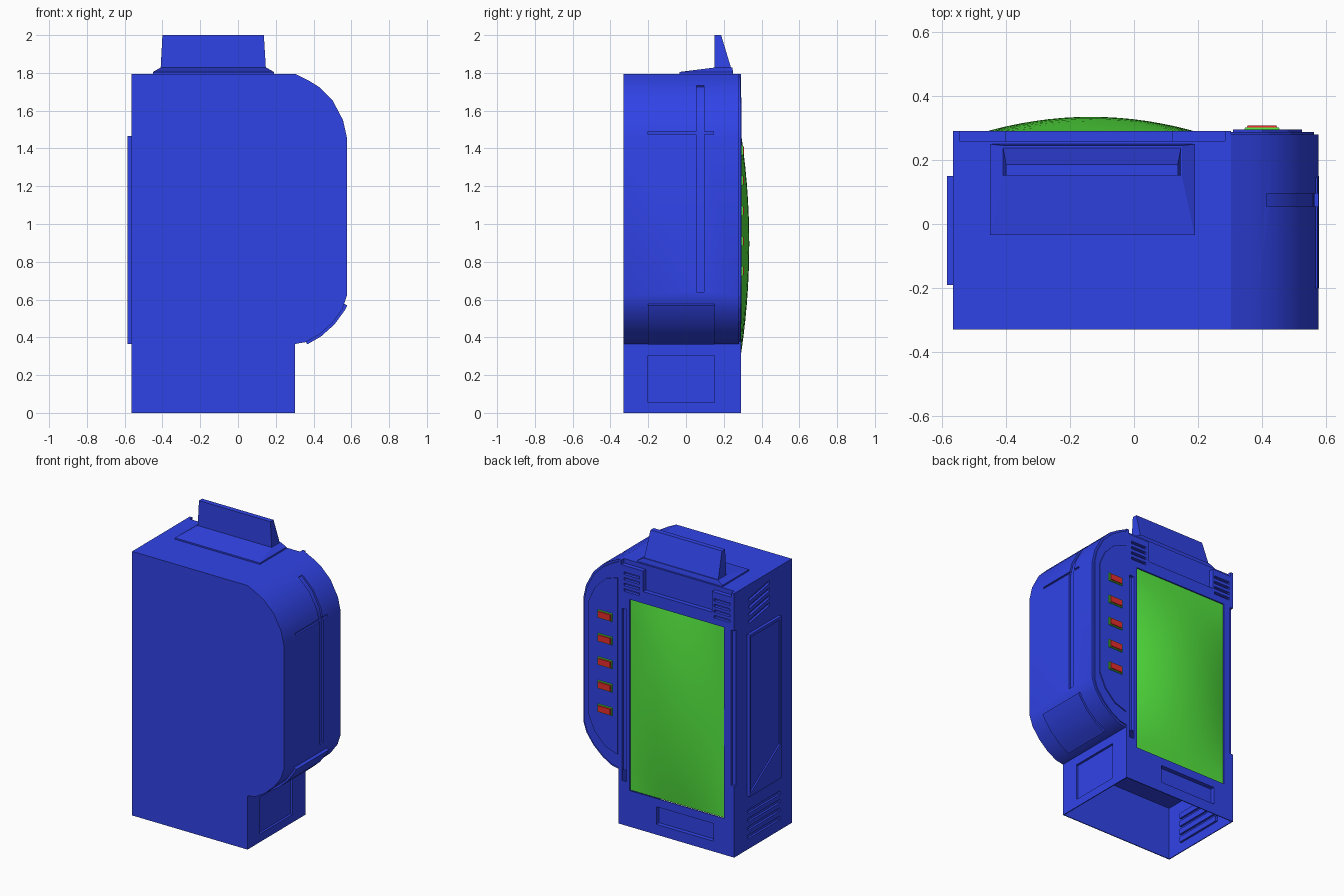
import bpy, bmesh, math
from mathutils import Vector

cube = bpy.data.objects.get("Cube")
if cube:
    bpy.data.objects.remove(cube, do_unlink=True)


def material(name, rgb):
    m = bpy.data.materials.new(name)
    m.use_nodes = True
    m.diffuse_color = (*rgb, 1)
    m.node_tree.nodes["Principled BSDF"].inputs["Base Color"].default_value = (*rgb, 1)
    return m


BLUE = material("casing blue", (0.03, 0.057, 0.8))
GREEN = material("screen green", (0.09, 0.8, 0.05))
RED = material("button red", (0.8, 0.025, 0.025))


def finish(name, bm, mat):
    bmesh.ops.recalc_face_normals(bm, faces=bm.faces)
    me = bpy.data.meshes.new(name)
    bm.to_mesh(me)
    bm.free()
    ob = bpy.data.objects.new(name, me)
    bpy.context.collection.objects.link(ob)
    me.materials.append(mat)
    return ob


def hull(name, points, mat=BLUE):
    bm = bmesh.new()
    for p in points:
        bm.verts.new(p)
    bmesh.ops.convex_hull(bm, input=bm.verts)
    bmesh.ops.dissolve_limit(bm, angle_limit=0.01, verts=bm.verts, edges=bm.edges)
    return finish(name, bm, mat)


def box(name, xs, ys, zs, mat=BLUE):
    return hull(name, [(x, y, z) for x in xs for y in ys for z in zs], mat)


def extrude(name, outline, start, end, axis="y", mat=BLUE):
    """Extrude a flat outline: (x, z) along y, or (y, z) along x."""
    bm = bmesh.new()
    place = (lambda a, b, d: (a, d, b)) if axis == "y" else (lambda a, b, d: (d, a, b))
    face = bm.faces.new([bm.verts.new(place(a, b, start)) for a, b in outline])
    new = bmesh.ops.extrude_face_region(bm, geom=[face])["geom"]
    verts = [v for v in new if isinstance(v, bmesh.types.BMVert)]
    bmesh.ops.translate(bm, verts=verts, vec=Vector(place(0, 0, end - start)))
    return finish(name, bm, mat)


def activate(ob):
    bpy.ops.object.select_all(action="DESELECT")
    ob.select_set(True)
    bpy.context.view_layer.objects.active = ob


def cut(ob, cutter):
    mod = ob.modifiers.new("cut", "BOOLEAN")
    mod.operation, mod.solver, mod.object = "DIFFERENCE", "EXACT", cutter
    activate(ob)
    bpy.ops.object.modifier_apply(modifier=mod.name)
    bpy.data.objects.remove(cutter, do_unlink=True)


def smooth(ob, degrees=30):
    activate(ob)
    bpy.ops.object.shade_smooth_by_angle(angle=math.radians(degrees))


# Main casing, hollow and open underneath, with thin walls
LEFT, RIGHT, FRONT, BACK, TOP = 0.303, -0.565, -0.33, 0.29, 1.795
WALL = 0.006
casing = box("main_casing", (RIGHT, LEFT), (FRONT, BACK), (0, TOP))
cavity = box("cavity", (RIGHT + WALL, LEFT - WALL), (FRONT + WALL, BACK - WALL), (-0.1, 0.365))

# Pockets and vent slots in the lower walls bulge into the cavity
pockets = [((-0.41, 0.02), (BACK - 0.03, BACK + 0.1), (0.07, 0.19)),
           ((LEFT - 0.015, LEFT + 0.1), (-0.2, 0.15), (0.055, 0.305))]
for i in range(4):
    z = 0.07 + i * 0.057
    pockets.append(((RIGHT - 0.1, RIGHT + 0.014), (-0.2, 0.14), (z, z + 0.025)))
for pocket in pockets:
    cut(casing, box("pocket", *pocket))
    cut(cavity, box("bulge", *[(a - WALL, b + WALL) for a, b in pocket]))
cut(casing, cavity)

# Recesses in the back: screen, side grooves, top notch, centre panel
for xs, zs, depth in [
    ((-0.49, 0.22), (0.246, 1.545), 0.04),
    ((0.245, 0.28), (0.30, 1.47), 0.02),
    ((-0.6, -0.54), (0.485, 1.54), 0.02),
    ((-0.545, 0.284), (1.765, 1.9), 0.03),
    ((-0.40, 0.12), (1.625, 1.9), 0.03),
]:
    cut(casing, box("recess", xs, (BACK - depth, BACK + 0.1), zs))

# Upper vent slots: two groups on the back, one on the right side
for i in range(4):
    z = 1.59 + i * 0.038
    for xs in ((0.145, 0.265), (-0.535, -0.415)):
        cut(casing, box("slot", xs, (BACK - 0.02, BACK + 0.1), (z, z + 0.017)))
    z = 1.53 + i * 0.05
    slot = [(0.13, z), (0.13, z + 0.022), (-0.09, z + 0.06), (-0.09, z + 0.038)]
    cut(casing, extrude("slot", slot, RIGHT - 0.1, RIGHT + 0.015, "x"))

# Rounded side housing
lower = [(LEFT, 0.365), (0.36, 0.375), (0.43, 0.415), (0.50, 0.477), (0.553, 0.55), (0.576, 0.62)]
upper = [(0.576, 1.46), (0.556, 1.55), (0.50, 1.656), (0.43, 1.725), (0.37, 1.762), (LEFT, TOP)]
housing = extrude("side_housing", lower + upper, FRONT, 0.28)


def offset(points, amount):
    """Shift an open path along its outward normals."""
    result = []
    for i, p in enumerate(points):
        a, b = Vector(points[max(i - 1, 0)]), Vector(points[min(i + 1, len(points) - 1)])
        d = (b - a).normalized()
        result.append((p[0] + d.y * amount, p[1] - d.x * amount))
    return result


def band(name, path, inner, outer, ys):
    return extrude(name, offset(path, inner) + offset(path, outer)[::-1], *ys)


# Grooves wrapping the side housing
groove_path = [(0.576, 0.64)] + upper[:4] + [(0.415, 1.735)]
cut(housing, band("groove", groove_path, -0.012, 0.03, (0.055, 0.095)))
cut(housing, box("groove", (0.56, 0.7), (-0.2, 0.145), (1.475, 1.49)))
smooth(housing)

# Curved grip pad under the housing
pad = band("grip_pad", lower[1:5] + [(0.566, 0.575)], -0.005, 0.014, (-0.2, 0.15))
smooth(pad)

# Stepped back of the housing: rim plate, then the button panel
extrude("housing_rim", offset(lower + upper, -0.014), 0.27, 0.288)
half = [(0.31, 0.60), (0.40, 0.57), (0.48, 0.49), (0.525, 0.39)]
panel = [(x, 1.07 - h) for x, h in half] + [(x, 1.07 + h) for x, h in half[::-1]]
extrude("button_panel", panel, 0.27, 0.295)


def tapered(name, z, base, top, mat):
    """Tapered block on the button panel; base and top are (half x, half z, y)."""
    hull(name, [(0.4 + sx * hx, y, z + sz * hz) for hx, hz, y in (base, top)
                for sx in (-1, 1) for sz in (-1, 1)], mat)


# Five red buttons, each in a green surround
for i in range(5):
    z = 0.75 + i * 0.16
    tapered(f"button_surround_{i + 1}", z, (0.057, 0.029, 0.285), (0.053, 0.026, 0.302), GREEN)
    tapered(f"button_{i + 1}", z, (0.05, 0.023, 0.295), (0.045, 0.02, 0.308), RED)

# Domed screen
bm = bmesh.new()
bmesh.ops.create_grid(bm, x_segments=16, y_segments=16, size=1)
for v in bm.verts:
    u, w = v.co.x, v.co.y
    y = 0.281 + 0.054 * (1 - u * u) * (1 - w * w)
    v.co = (-0.135 + 0.355 * u, y, 0.8955 + 0.6495 * w)
screen = finish("screen", bm, GREEN)
if screen.data.polygons[0].normal.y < 0:
    screen.data.flip_normals()
smooth(screen)

# Raised door on the right side with a sunken, clipped-corner face
door = box("side_door", (RIGHT - 0.02, RIGHT + 0.004), (-0.19, 0.15), (0.365, 1.465))
face = [(0.135, 0.39), (0.135, 1.445), (-0.175, 1.445), (-0.175, 0.6)]
cut(door, extrude("door_face", face, RIGHT - 0.1, RIGHT - 0.01, "x"))

# Sloped top plate and fin
hull("top_plate",
     [(x, y, z) for x in (-0.45, 0.19) for y in (-0.035, 0.25) for z in (1.79, 1.805)]
     + [(x, y, 1.828) for x in (-0.41, 0.15) for y in (0.15, 0.245)])
hull("top_fin",
     [(x, y, 1.815) for x in (-0.41, 0.148) for y in (0.152, 0.242)]
     + [(x, y, 2.0) for x in (-0.40, 0.137) for y in (0.152, 0.186)])
